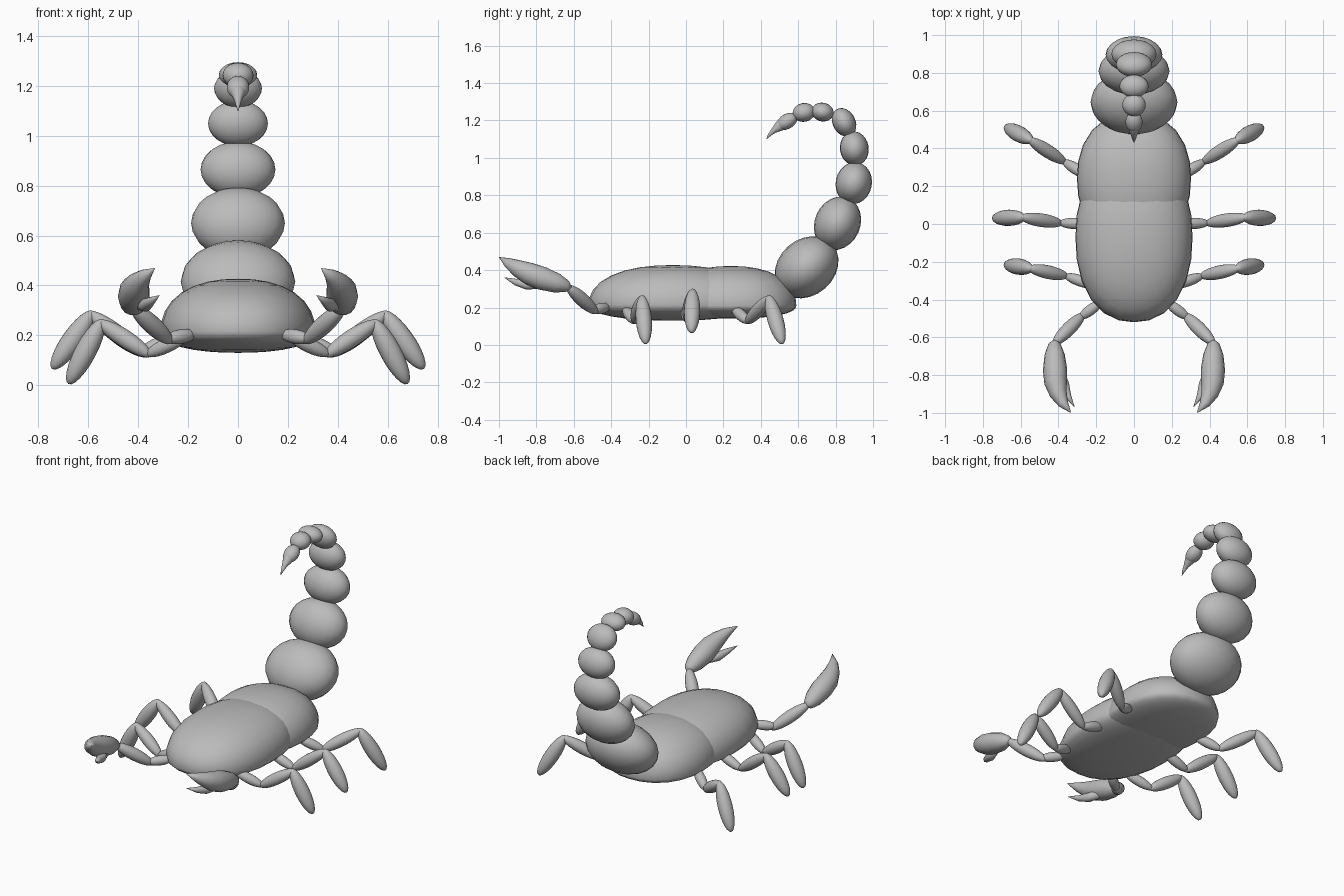
import bpy
import bmesh
from math import pi, sin, cos
from mathutils import Vector, Matrix

cube = bpy.data.objects.get("Cube")
if cube:
    bpy.data.objects.remove(cube, do_unlink=True)

shell = bpy.data.materials.new("grey shell")
shell.use_nodes = True
GREY = (0.5, 0.5, 0.5, 1)
shell.diffuse_color = GREY
shell.node_tree.nodes["Principled BSDF"].inputs["Base Color"].default_value = GREY


def finish(name, bm):
    bmesh.ops.recalc_face_normals(bm, faces=bm.faces)
    mesh = bpy.data.meshes.new(name)
    bm.to_mesh(mesh)
    bm.free()
    mesh.materials.append(shell)
    for p in mesh.polygons:
        p.use_smooth = True
    obj = bpy.data.objects.new(name, mesh)
    bpy.context.collection.objects.link(obj)
    return obj


def sphere(segments=20, rings=12):
    bm = bmesh.new()
    bmesh.ops.create_uvsphere(bm, u_segments=segments, v_segments=rings, radius=1)
    return bm


def body_part(name, centre, rx, ry, up, down):
    """Egg with a domed back, a flatter belly and a slightly boxy outline."""
    bm = sphere(24, 16)
    for v in bm.verts:
        x, y, z = v.co
        k = (abs(x) ** 2.25 + abs(y) ** 2.25 + abs(z) ** 2.25) ** (-1 / 2.25)
        v.co = Vector((x * rx, y * ry, z * (up if z > 0 else down))) * k
        v.co += Vector(centre)
    return finish(name, bm)


def ellipsoid(name, centre, axis, along, across, wide):
    """Ellipsoid whose long axis lies in the side plane."""
    z = Vector(axis).normalized()
    x = Vector((1, 0, 0))
    x = (x - z * x.dot(z)).normalized()
    y = z.cross(x)
    turn = Matrix((x, y, z)).transposed()
    bm = sphere()
    for v in bm.verts:
        v.co = turn @ Vector((v.co.x * wide, v.co.y * across, v.co.z * along)) + Vector(centre)
    return finish(name, bm)


def loft(name, points, sides=14):
    """Round tapering tube through (x, y, z, radius) points."""
    bm = bmesh.new()
    pos = [Vector(p[:3]) for p in points]
    rings = []
    for i, p in enumerate(points):
        t = (pos[min(i + 1, len(pos) - 1)] - pos[max(i - 1, 0)]).normalized()
        u = t.cross(Vector((0, 0, 1))).normalized()
        w = t.cross(u)
        rings.append([bm.verts.new(pos[i] + (u * cos(a) + w * sin(a)) * p[3])
                      for a in (2 * pi * k / sides for k in range(sides))])
    for a, b in zip(rings, rings[1:]):
        for k in range(sides):
            j = (k + 1) % sides
            bm.faces.new((a[k], a[j], b[j], b[k]))
    bm.faces.new(rings[0])
    bm.faces.new(rings[-1])
    return finish(name, bm)


def limb(name, a, b, r):
    """Spindle-shaped limb segment from a to b."""
    a, b = Vector(a), Vector(b)
    d = b - a
    return ellipsoid(name, (a + b) / 2, d, d.length / 2, r, r)


# Body
body_part("front_body", (0, -0.07, 0.215), 0.31, 0.45, 0.212, 0.085)
body_part("rear_body", (0, 0.24, 0.21), 0.302, 0.35, 0.212, 0.07)

# Tail: y, z, axis y, axis z, half length, half depth, half width
tail = [
    (0.645, 0.415, 0.75, 0.66, 0.185, 0.15, 0.23),
    (0.81, 0.65, 0.4, 0.9, 0.147, 0.122, 0.188),
    (0.897, 0.865, 0.2, 1, 0.113, 0.097, 0.15),
    (0.9, 1.05, -0.15, 1, 0.092, 0.077, 0.12),
    (0.845, 1.19, -0.45, 0.85, 0.08, 0.061, 0.096),
    (0.73, 1.245, -1, 0.2, 0.06, 0.05, 0.077),
    (0.63, 1.243, -1, -0.2, 0.06, 0.05, 0.062),
    (0.54, 1.195, -0.85, -0.5, 0.06, 0.04, 0.045),
]
for i, (y, z, ay, az, along, across, wide) in enumerate(tail):
    ellipsoid(f"tail_segment_{i + 1}", (0, y, z), (0, ay, az), along, across, wide)
loft("stinger", [(0, 0.53, 1.19, 0.036), (0, 0.497, 1.168, 0.028),
                 (0, 0.47, 1.147, 0.016), (0, 0.447, 1.124, 0.009),
                 (0, 0.43, 1.1, 0.001)])

# Legs: hip, first joint, knee and foot on the left side
legs = {
    "front": [(0.2, -0.33, 0.2), (0.36, -0.275, 0.125), (0.55, -0.235, 0.25), (0.68, -0.215, 0.005)],
    "middle": [(0.22, 0, 0.2), (0.39, 0.005, 0.135), (0.59, 0.035, 0.285), (0.745, 0.03, 0.065)],
    "rear": [(0.24, 0.25, 0.2), (0.37, 0.33, 0.125), (0.55, 0.445, 0.25), (0.68, 0.515, 0.005)],
}
for side, s in (("left", 1), ("right", -1)):
    for row, joints in legs.items():
        j = [Vector((s * x, y, z)) for x, y, z in joints]
        pieces = zip(("hip", "thigh", "shin"), j, j[1:], (0.03, 0.036, 0.043))
        for part, a, b, r in pieces:
            reach = (b - a) * 0.06
            limb(f"{side}_{row}_{part}", a - reach * (part != "hip"),
                 b + reach * (part != "shin"), r)

    # Pincer arms
    limb(f"{side}_arm_base", (s * 0.17, -0.41, 0.205), (s * 0.29, -0.5, 0.185), 0.029)
    limb(f"{side}_forearm", (s * 0.265, -0.475, 0.17), (s * 0.425, -0.635, 0.315), 0.037)
    claw = [(0.42, -0.615, 0.305, 0.008), (0.421, -0.635, 0.312, 0.032),
            (0.42, -0.69, 0.33, 0.053), (0.418, -0.77, 0.356, 0.064),
            (0.415, -0.84, 0.382, 0.06), (0.4, -0.9, 0.41, 0.046),
            (0.375, -0.95, 0.438, 0.028), (0.335, -0.998, 0.468, 0.002)]
    loft(f"{side}_claw", [(s * x, y, z, r) for x, y, z, r in claw])
    finger = [(0.395, -0.78, 0.325, 0.025), (0.37, -0.85, 0.322, 0.027),
              (0.35, -0.91, 0.336, 0.018), (0.315, -0.97, 0.36, 0.001)]
    loft(f"{side}_claw_finger", [(s * x, y, z, r) for x, y, z, r in finger])
